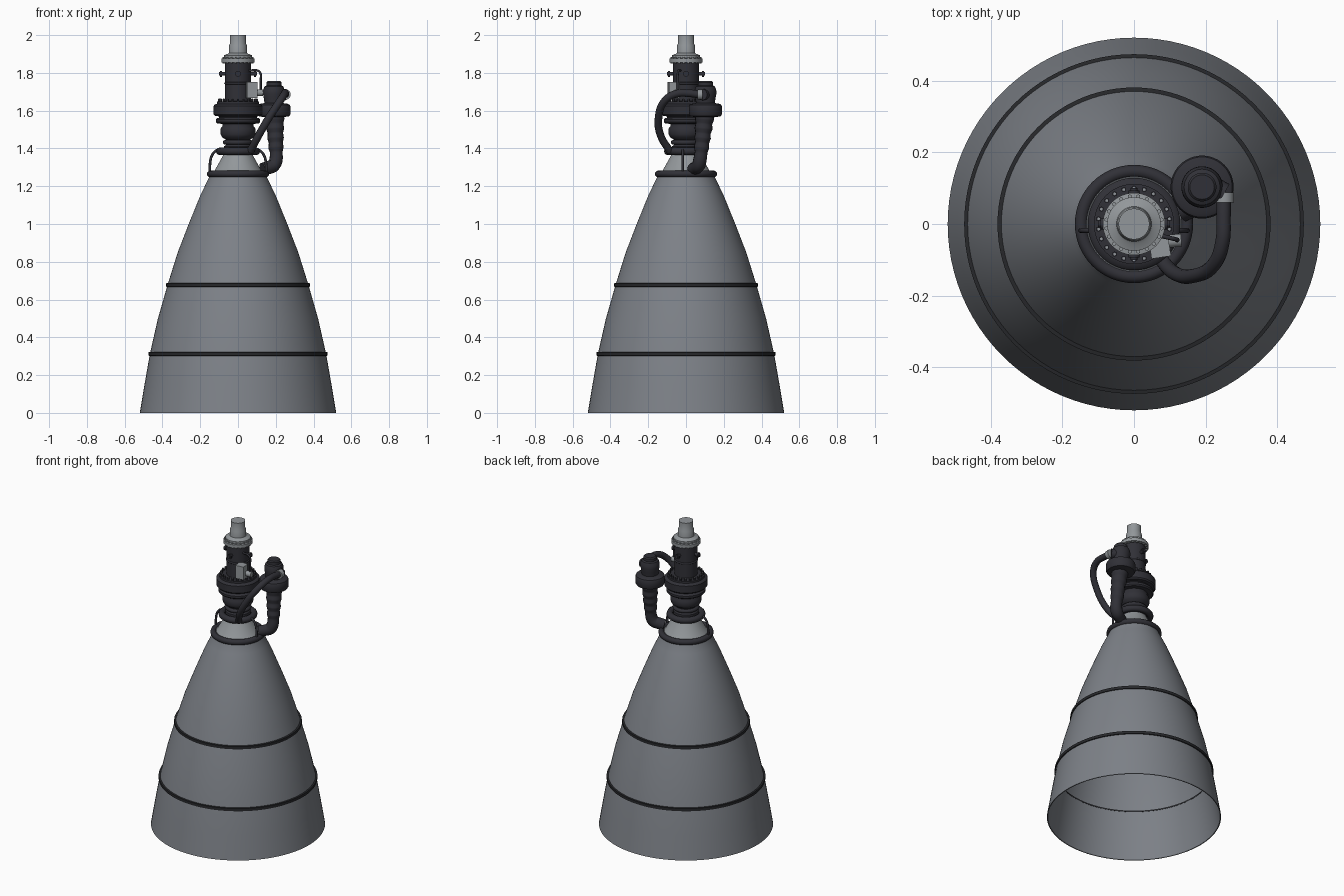
import bpy, bmesh, math
from mathutils import Vector, Matrix

if "Cube" in bpy.data.objects:
    bpy.data.objects.remove(bpy.data.objects["Cube"])


def material(name, rgb):
    m = bpy.data.materials.new(name)
    m.diffuse_color = (*rgb, 1)
    m.use_nodes = True
    m.node_tree.nodes["Principled BSDF"].inputs["Base Color"].default_value = m.diffuse_color
    return m


STEEL = material("bell grey", (0.205, 0.22, 0.245))
LIGHT = material("light metal", (0.29, 0.31, 0.325))
DARK = material("dark metal", (0.03, 0.03, 0.038))
BLACK = material("band black", (0.02, 0.021, 0.024))


def finish(name, mesh, mat, angle=35):
    mesh.materials.clear()
    mesh.materials.append(mat)
    for p in mesh.polygons:
        p.use_smooth = True
        p.material_index = 0
    mesh.set_sharp_from_angle(angle=math.radians(angle))
    ob = bpy.data.objects.new(name, mesh)
    bpy.context.collection.objects.link(ob)
    return ob


def from_bmesh(name, bm, mat, angle=35):
    bmesh.ops.remove_doubles(bm, verts=bm.verts, dist=1e-5)
    bmesh.ops.recalc_face_normals(bm, faces=bm.faces)
    me = bpy.data.meshes.new(name)
    bm.to_mesh(me)
    bm.free()
    return finish(name, me, mat, angle)


def lathe(name, profile, mat, centre=(0, 0), seg=48, closed=False, angle=35):
    """Spin (radius, z) points around a vertical axis."""
    bm = bmesh.new()
    rings = []
    for r, z in profile:
        rings.append([bm.verts.new((centre[0] + r * math.cos(2 * math.pi * i / seg),
                                    centre[1] + r * math.sin(2 * math.pi * i / seg), z))
                      for i in range(seg)])
    pairs = list(zip(rings, rings[1:]))
    if closed:
        pairs.append((rings[-1], rings[0]))
    for a, b in pairs:
        for i in range(seg):
            j = (i + 1) % seg
            bm.faces.new((a[i], a[j], b[j], b[i]))
    return from_bmesh(name, bm, mat, angle)


def ring(name, major, minor, z, mat, seg=64):
    circle = [(major + minor * math.cos(2 * math.pi * k / 12),
               z + minor * math.sin(2 * math.pi * k / 12)) for k in range(12)]
    return lathe(name, circle, mat, seg=seg, closed=True, angle=60)


def tube(name, pts, radius, mat, radii=None):
    """Round pipe through points, optionally with varying radius."""
    cu = bpy.data.curves.new(name, 'CURVE')
    cu.dimensions = '3D'
    cu.bevel_depth = radius
    cu.bevel_resolution = 4
    cu.resolution_u = 6
    cu.use_fill_caps = True
    sp = cu.splines.new('BEZIER')
    sp.bezier_points.add(len(pts) - 1)
    for k, (bp, p) in enumerate(zip(sp.bezier_points, pts)):
        bp.co = p
        bp.handle_left_type = bp.handle_right_type = 'AUTO'
        if radii:
            bp.radius = radii[k] / radius
    tmp = bpy.data.objects.new(name + "_path", cu)
    bpy.context.collection.objects.link(tmp)
    dg = bpy.context.evaluated_depsgraph_get()
    me = bpy.data.meshes.new_from_object(tmp.evaluated_get(dg))
    bpy.data.objects.remove(tmp)
    return finish(name, me, mat, 50)


def add_rod(bm, a, b, r, seg=12):
    a, b = Vector(a), Vector(b)
    d = b - a
    m = Matrix.Translation((a + b) / 2) @ d.to_track_quat('Z', 'Y').to_matrix().to_4x4()
    bmesh.ops.create_cone(bm, cap_ends=True, segments=seg, radius1=r, radius2=r,
                          depth=d.length, matrix=m)


def rod(name, a, b, r, mat, seg=20):
    bm = bmesh.new()
    add_rod(bm, a, b, r, seg)
    return from_bmesh(name, bm, mat)


def bolts(name, count, radius, z0, z1, r, mat):
    bm = bmesh.new()
    for i in range(count):
        t = 2 * math.pi * (i + 0.5) / count
        x, y = radius * math.cos(t), radius * math.sin(t)
        add_rod(bm, (x, y, z0), (x, y, z1), r, 6)
    return from_bmesh(name, bm, mat)


# Bell: thin double wall, open at the bottom
outer = [(0.52, 0), (0.495, 0.15), (0.467, 0.31), (0.424, 0.5), (0.374, 0.675),
         (0.319, 0.85), (0.261, 1.0), (0.2, 1.15), (0.176, 1.2), (0.152, 1.25)]
inner = [(r - 0.006, z) for r, z in reversed(outer)]
lathe("nozzle_bell", outer + [(0.146, 1.275), (0.125, 1.275)] + inner, STEEL,
      seg=96, closed=True)

# Stiffening bands around the bell
for name, r, z in (("upper_band", 0.374, 0.677), ("lower_band", 0.467, 0.312)):
    lathe(name, [(r - 0.006, z - 0.011), (r + 0.007, z - 0.009),
                 (r + 0.007, z + 0.009), (r - 0.006, z + 0.011)],
          BLACK, seg=96, closed=True)

# Throat cone and manifold rings
lathe("throat_cone", [(0.14, 1.265), (0.125, 1.28), (0.078, 1.365), (0.07, 1.38), (0, 1.38)], LIGHT)
ring("bell_manifold", 0.147, 0.018, 1.265, DARK)
ring("throat_manifold", 0.096, 0.02, 1.385, DARK)

# Combustion chamber with stacked ribs
lathe("chamber", [(0, 1.365), (0.075, 1.365), (0.075, 1.41), (0.063, 1.42), (0.063, 1.445),
                  (0.085, 1.46), (0.092, 1.475), (0.092, 1.505), (0.083, 1.518),
                  (0.083, 1.53), (0.11, 1.532), (0.117, 1.54), (0.117, 1.553),
                  (0.11, 1.56), (0.1, 1.563), (0.1, 1.57), (0.122, 1.572), (0.129, 1.58),
                  (0.129, 1.625), (0.122, 1.633), (0.112, 1.636), (0.112, 1.648),
                  (0.068, 1.65), (0.068, 1.86), (0, 1.86)], DARK)
ring("chamber_rib", 0.068, 0.012, 1.432, DARK, 48)
bolts("chamber_bolts", 22, 0.1, 1.645, 1.662, 0.0075, DARK)
bolts("chamber_bolt_tips", 22, 0.1, 1.662, 1.665, 0.004, LIGHT)
ring("column_rib", 0.067, 0.006, 1.745, DARK, 48)

# Inlet flange and pipe on top
lathe("inlet_flange", [(0, 1.856), (0.087, 1.856), (0.087, 1.876), (0.075, 1.878),
                       (0.075, 1.893), (0.056, 1.9), (0.049, 1.905), (0.047, 1.945),
                       (0.043, 1.955), (0.043, 2.0), (0, 2.0)], LIGHT)
bolts("inlet_bolts", 20, 0.078, 1.85, 1.884, 0.006, LIGHT)

# Small ports around the column
bm = bmesh.new()
for i in range(4):
    d = Vector((math.cos(i * math.pi / 2), math.sin(i * math.pi / 2), 0))
    c = Vector((0, 0, 1.795))
    add_rod(bm, c + d * 0.06, c + d * 0.1, 0.01)
    add_rod(bm, c + d * 0.084, c + d * 0.094, 0.016)
from_bmesh("column_ports", bm, DARK)

# Valve box on the column with its connector and hooked line
bm = bmesh.new()
bmesh.ops.create_cube(bm, size=1, matrix=Matrix.Translation((0.072, -0.066, 1.71))
                      @ Matrix.Rotation(0.15, 4, 'Z') @ Matrix.Diagonal((0.055, 0.055, 0.085, 1)))
from_bmesh("valve_box", bm, LIGHT)
rod("valve_connector", (0.08, -0.05, 1.695), (0.132, -0.045, 1.695), 0.018, LIGHT)
tube("sensor_line", [(0.06, -0.03, 1.812), (0.105, -0.04, 1.812), (0.118, -0.043, 1.8),
                     (0.12, -0.045, 1.76), (0.12, -0.045, 1.69)], 0.006, DARK)

# Turbopump beside the chamber
P = (0.19, 0.103)
lathe("turbopump", [(0, 1.757), (0.034, 1.757), (0.04, 1.75), (0.04, 1.733), (0.05, 1.728),
                    (0.057, 1.71), (0.058, 1.69), (0.053, 1.665), (0.05, 1.64),
                    (0.075, 1.636), (0.084, 1.631), (0.088, 1.622), (0.088, 1.582),
                    (0.082, 1.571), (0.056, 1.566), (0, 1.56)], DARK, centre=P)

# Ribbed exhaust duct, sweeping into the bell manifold
n = 9
path, radii = [], []
for k in range(n):
    t = k / (n - 1)
    path.append((0.194 + 0.008 * t, 0.1 - 0.02 * t, 1.58 - 0.2 * t))
    radii.append(0.053 - 0.014 * t + (0.0 if k % 2 else -0.005))
path += [(0.2, 0.073, 1.335), (0.187, 0.066, 1.31), (0.165, 0.055, 1.3), (0.13, 0.038, 1.29)]
radii += [0.036, 0.036, 0.035, 0.034]
tube("exhaust_duct", path, 0.05, DARK, radii)

# Feed pipe looping from the pump to the throat manifold
rod("pump_outlet", (0.225, 0.1, 1.685), (0.252, 0.085, 1.685), 0.03, DARK)
rod("pipe_collar", (0.252, 0.088, 1.685), (0.252, 0.06, 1.685), 0.027, LIGHT)
tube("feed_pipe", [(0.25, 0.07, 1.685), (0.25, 0.02, 1.692), (0.247, -0.05, 1.69),
                   (0.225, -0.11, 1.655), (0.165, -0.145, 1.565), (0.11, -0.135, 1.47),
                   (0.065, -0.085, 1.385)], 0.02, DARK)

# Thin lines joining the two manifolds
for name, s in (("left_drain_line", -1), ("right_drain_line", 1)):
    tube(name, [(s * 0.148, -0.018, 1.26), (s * 0.148, -0.018, 1.32), (s * 0.14, -0.018, 1.358),
                (s * 0.12, -0.018, 1.385), (s * 0.095, -0.018, 1.395)], 0.007, DARK)
